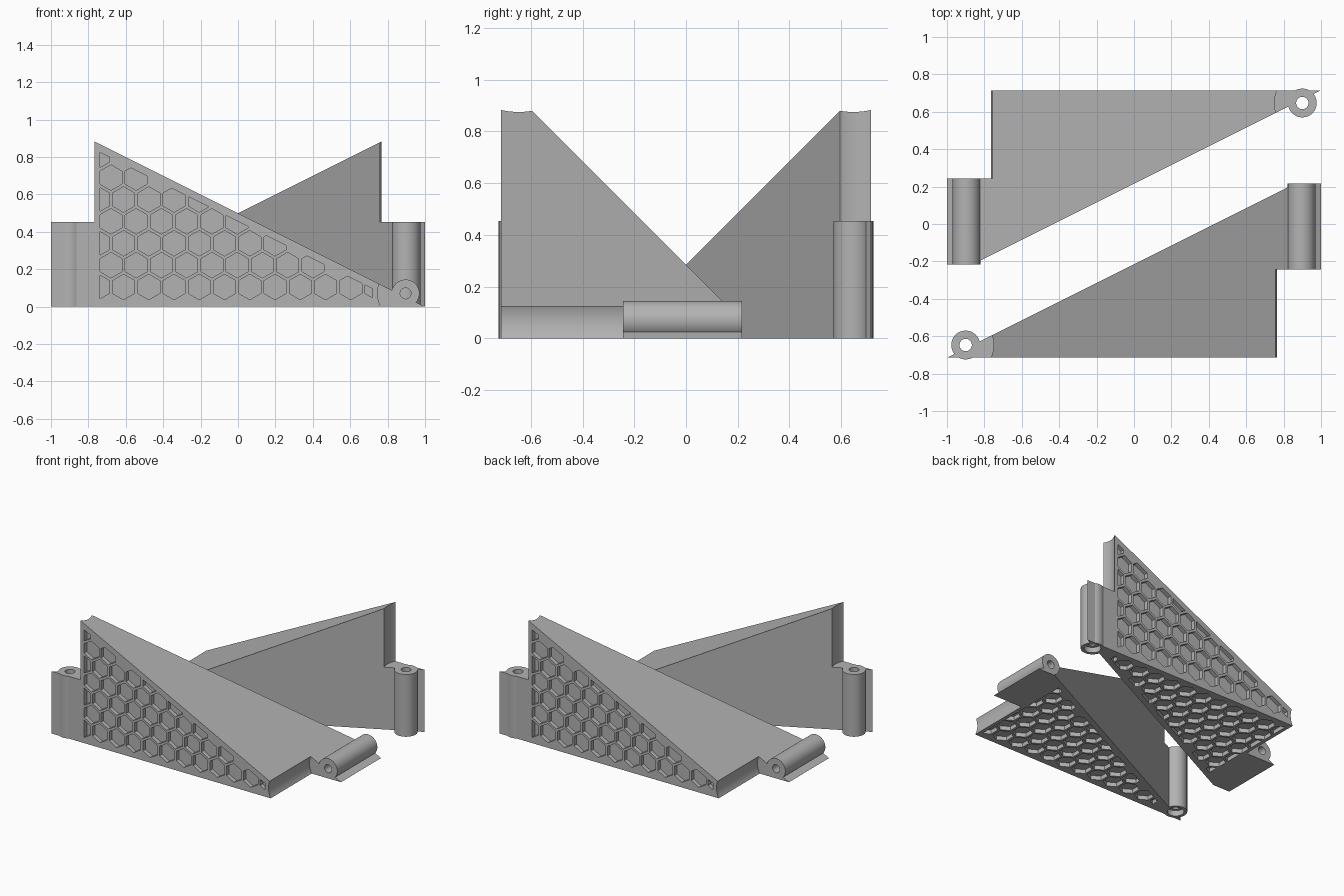
import bpy, bmesh, math
from mathutils import Vector, Matrix

default = bpy.data.objects.get("Cube")
if default:
    bpy.data.objects.remove(default, do_unlink=True)

BACK = -0.715                   # plane of the upright plate
PIN_V = Vector((-0.9, -0.647))  # upright hinge axis (x, y)
PIN_H = Vector((0.896, 0.071))  # level hinge axis (x, z)
SPLIT_Z, SPLIT_Y, END_Y = 0.453, -0.243, 0.217

grey = bpy.data.materials.new("plain grey")
grey.use_nodes = True
grey.diffuse_color = (0.45, 0.45, 0.45, 1)
grey.node_tree.nodes["Principled BSDF"].inputs["Base Color"].default_value = (0.45, 0.45, 0.45, 1)


def make_object(name, bm):
    bmesh.ops.recalc_face_normals(bm, faces=bm.faces)
    mesh = bpy.data.meshes.new(name)
    bm.to_mesh(mesh)
    bm.free()
    mesh.materials.append(grey)
    ob = bpy.data.objects.new(name, mesh)
    bpy.context.collection.objects.link(ob)
    return ob


def rod(name, start, end, radius):
    start, end = Vector(start), Vector(end)
    axis = end - start
    bm = bmesh.new()
    turn = axis.to_track_quat('Z', 'Y').to_matrix().to_4x4()
    bmesh.ops.create_cone(bm, cap_ends=True, segments=64, radius1=radius, radius2=radius,
                          depth=axis.length,
                          matrix=Matrix.Translation((start + end) / 2) @ turn)
    return make_object(name, bm)


def upright_rod(name, z0, z1, radius):
    return rod(name, (*PIN_V, z0), (*PIN_V, z1), radius)


def level_rod(name, y0, y1, radius):
    return rod(name, (PIN_H.x, y0, PIN_H.y), (PIN_H.x, y1, PIN_H.y), radius)


def box(name, centre, size):
    bm = bmesh.new()
    bmesh.ops.create_cube(bm, size=1, matrix=Matrix.Translation(centre) @ Matrix.Diagonal((*size, 1)))
    return make_object(name, bm)


def combine(target, other, operation):
    mod = target.modifiers.new(other.name, 'BOOLEAN')
    mod.operation, mod.solver, mod.object = operation, 'EXACT', other
    bpy.context.view_layer.update()
    graph = bpy.context.evaluated_depsgraph_get()
    result = bpy.data.meshes.new_from_object(target.evaluated_get(graph))
    target.modifiers.clear()
    target.data = result
    bpy.data.objects.remove(other, do_unlink=True)


def clip(poly, point, normal):
    # keep the part of a 2D polygon behind a line
    out = []
    for a, b in zip(poly, poly[1:] + poly[:1]):
        da, db = (a - point).dot(normal), (b - point).dot(normal)
        if da <= 0:
            out.append(a)
        if da * db < 0:
            out.append(a.lerp(b, da / (da - db)))
    return out


def honeycomb(name):
    # hexagonal pockets that stay inside the margins of the triangular plate
    bm = bmesh.new()
    pitch, row_step, radius = 0.135, 0.117, 0.068
    sides = [((-0.738, 0), (-1, 0)), ((0.72, 0), (1, 0)), ((0, 0.455), (0.5, 1))]
    for row in range(7):
        z = 0.105 + row * row_step
        for col in range(12):
            x = -0.747 + (col + 0.5 * (row % 2)) * pitch
            if z > 0.455 - 0.5 * x + 0.02:
                continue
            poly = [Vector((x + radius * math.sin(k * math.pi / 3),
                            z + radius * math.cos(k * math.pi / 3))) for k in range(6)]
            for point, normal in sides:
                poly = clip(poly, Vector(point), Vector(normal))
            if len(poly) < 3:
                continue
            face = bm.faces.new([bm.verts.new((p.x, BACK - 0.02, p.y)) for p in poly])
            grown = bmesh.ops.extrude_face_region(bm, geom=[face])
            moved = [v for v in grown["geom"] if isinstance(v, bmesh.types.BMVert)]
            bmesh.ops.translate(bm, verts=moved, vec=(0, 0.05, 0))
    return make_object(name, bm)


# Twisted wedge body: upright triangle at one end, level triangle at the other
bm = bmesh.new()
corners = [bm.verts.new(c) for c in ((-1, BACK, 0), (-1, BACK, 1), (1, BACK, 0), (1, BACK + 1, 0))]
for i in range(4):
    bm.faces.new(corners[:i] + corners[i + 1:])
bracket = make_object("right_hinge_bracket", bm)

# Clearance for the mating barrels and the trimmed tip
combine(bracket, upright_rod("upright_clearance", SPLIT_Z, 1.2, 0.15), 'DIFFERENCE')
combine(bracket, level_rod("level_clearance", -1, SPLIT_Y, 0.15), 'DIFFERENCE')
combine(bracket, box("tip_trim", (1, END_Y + 0.5, 0), (1, 1, 1)), 'DIFFERENCE')

# Honeycomb pockets on the upright plate and, turned over, on the base
combine(bracket, honeycomb("plate_pockets"), 'DIFFERENCE')
base_pockets = honeycomb("base_pockets")
for v in base_pockets.data.vertices:
    x, y, z = v.co
    v.co = (-x, z + BACK, y - BACK)
combine(bracket, base_pockets, 'DIFFERENCE')

# Hinge barrels
combine(bracket, upright_rod("upright_barrel", 0, SPLIT_Z, 0.077), 'UNION')
combine(bracket, level_rod("level_barrel", SPLIT_Y, END_Y, 0.074), 'UNION')
combine(bracket, box("floor_trim", (0, 0, -0.5), (3, 3, 1)), 'DIFFERENCE')

# Pin holes, with a wider recess under the upright barrel
combine(bracket, upright_rod("upright_hole", -0.1, 0.6, 0.033), 'DIFFERENCE')
combine(bracket, upright_rod("upright_recess", -0.1, 0.04, 0.055), 'DIFFERENCE')
combine(bracket, level_rod("level_hole", -0.6, 0.4, 0.029), 'DIFFERENCE')

# Smooth barrels with crisp edges
bpy.ops.object.select_all(action='DESELECT')
bracket.select_set(True)
bpy.context.view_layer.objects.active = bracket
bpy.ops.object.shade_smooth_by_angle(angle=math.radians(25))

# Second bracket, turned half way round
twin = bracket.copy()
twin.name = "left_hinge_bracket"
twin.rotation_euler.z = math.pi
bpy.context.collection.objects.link(twin)
